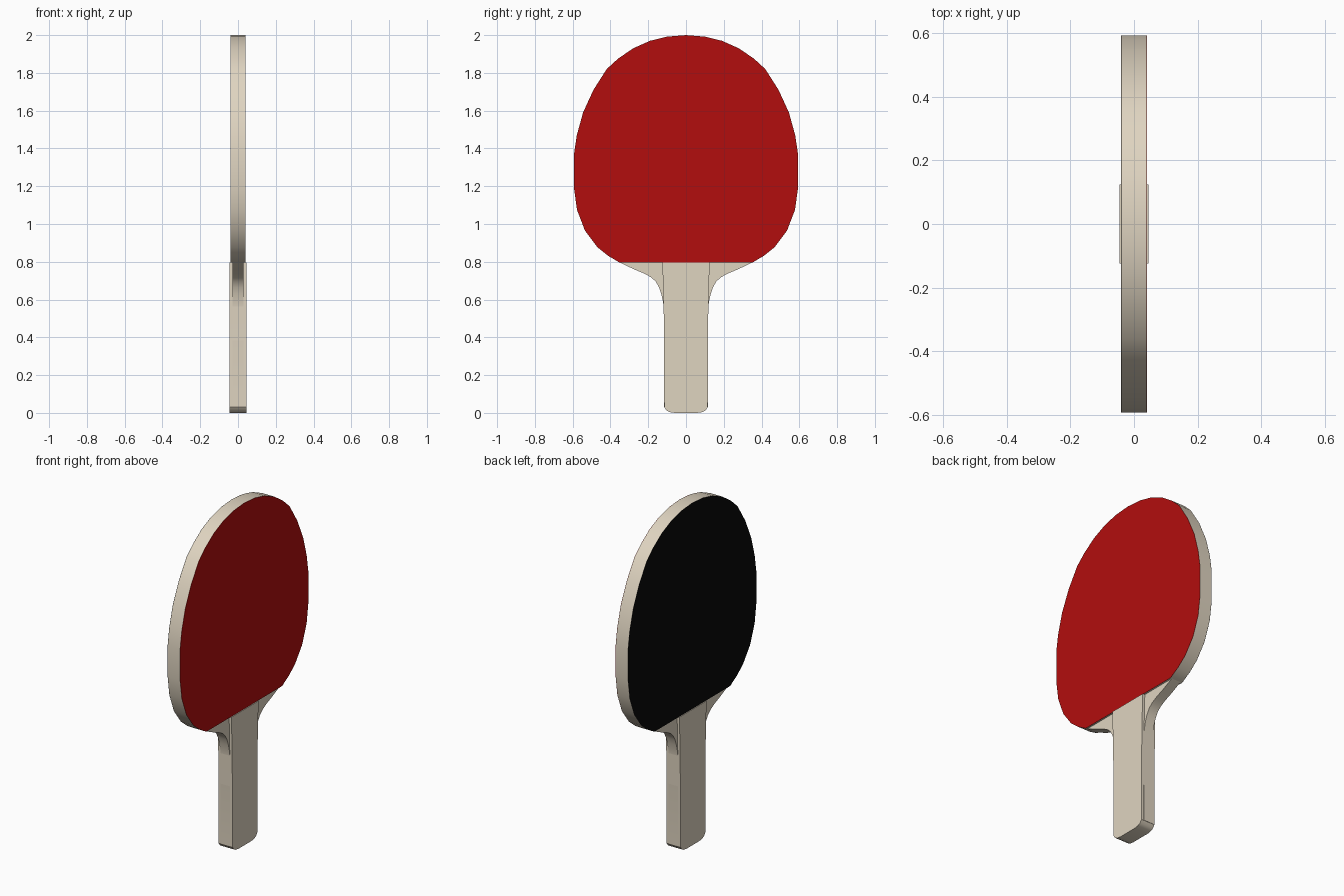
import bpy, bmesh

if "Cube" in bpy.data.objects:
    bpy.data.objects.remove(bpy.data.objects["Cube"])


def material(name, rgb):
    m = bpy.data.materials.new(name)
    m.diffuse_color = (*rgb, 1)
    m.use_nodes = True
    m.node_tree.nodes["Principled BSDF"].inputs["Base Color"].default_value = m.diffuse_color
    return m


wood = material("wood", (0.74, 0.66, 0.53))
red = material("red_rubber", (0.45, 0.004, 0.004))
black = material("black_rubber", (0.003, 0.003, 0.003))


def slab(name, half, x0, x1, mat):
    """Mirror a half outline (y, z) listed bottom to top and extrude it along x."""
    outline = half + [(-y, z) for y, z in reversed(half) if y > 0]
    bm = bmesh.new()
    face = bm.faces.new([bm.verts.new((x0, y, z)) for y, z in outline])
    ext = bmesh.ops.extrude_face_region(bm, geom=[face])["geom"]
    bmesh.ops.translate(bm, vec=(x1 - x0, 0, 0),
                        verts=[v for v in ext if isinstance(v, bmesh.types.BMVert)])
    bmesh.ops.recalc_face_normals(bm, faces=bm.faces)
    me = bpy.data.meshes.new(name)
    bm.to_mesh(me)
    bm.free()
    ob = bpy.data.objects.new(name, me)
    bpy.context.collection.objects.link(ob)
    me.materials.append(mat)
    bpy.ops.object.select_all(action="DESELECT")
    ob.select_set(True)
    bpy.context.view_layer.objects.active = ob
    bpy.ops.object.shade_smooth_by_angle(angle=0.6)
    return ob


# Blade outline with a flat lower edge above the handle
blade = [(0.35, 0.795), (0.413, 0.832), (0.47, 0.878), (0.535, 0.965), (0.577, 1.075),
         (0.593, 1.19), (0.593, 1.37), (0.578, 1.47), (0.545, 1.59), (0.49, 1.71),
         (0.42, 1.82), (0.36, 1.875), (0.28, 1.93), (0.19, 1.97), (0.10, 1.992), (0, 2.0)]
slab("blade", blade, -0.0395, 0.0395, wood)

# Rubber faces: red on +x, black on -x
slab("red_face", blade, 0.0395, 0.0405, red)
slab("black_face", blade, -0.0405, -0.0395, black)

# Thin core that runs through the handle and flares into the blade
core = [(0.117, 0.03), (0.117, 0.555), (0.122, 0.59), (0.131, 0.63), (0.143, 0.665),
        (0.16, 0.695), (0.185, 0.718), (0.217, 0.736), (0.275, 0.76), (0.35, 0.796)]
slab("core", core, -0.03, 0.03, wood)

# Grip with rounded bottom corners
grip = [(0.06, 0.0), (0.085, 0.004), (0.103, 0.013), (0.115, 0.03),
        (0.118, 0.56), (0.125, 0.795)]
slab("grip", grip, -0.045, 0.045, wood)
